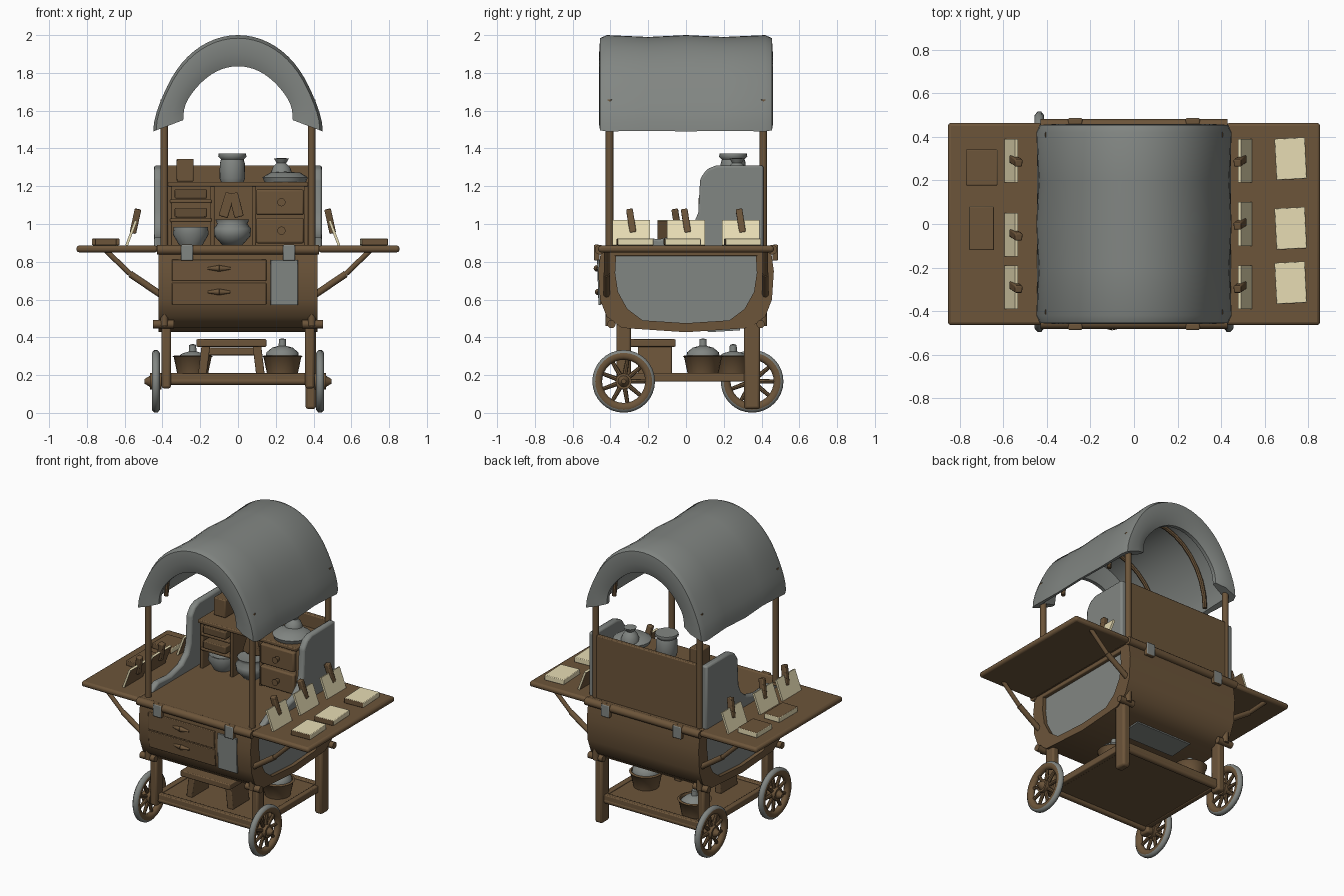
import bpy, bmesh, math
from mathutils import Vector

if "Cube" in bpy.data.objects:
    bpy.data.objects.remove(bpy.data.objects["Cube"])


def material(name, rgb):
    m = bpy.data.materials.new(name)
    m.use_nodes = True
    m.diffuse_color = (*rgb, 1)
    m.node_tree.nodes["Principled BSDF"].inputs["Base Color"].default_value = (*rgb, 1)
    return m


WOOD = material("brown wood", (0.150, 0.090, 0.042))
DARK = material("dark wood", (0.122, 0.074, 0.035))
GREY = material("grey cloth", (0.222, 0.238, 0.225))
CREAM = material("cream paper", (0.86, 0.77, 0.49))


def finish(name, bm, mat, angle=40, bevel=0):
    bmesh.ops.recalc_face_normals(bm, faces=bm.faces)
    me = bpy.data.meshes.new(name)
    bm.to_mesh(me)
    bm.free()
    me.materials.append(mat)
    me.polygons.foreach_set("use_smooth", [True] * len(me.polygons))
    me.set_sharp_from_angle(angle=math.radians(angle))
    ob = bpy.data.objects.new(name, me)
    bpy.context.collection.objects.link(ob)
    if bevel:
        mod = ob.modifiers.new("soft edges", "BEVEL")
        mod.width, mod.segments = bevel, 2
    return ob


def paint(ob, mat, rule):
    # second colour on the faces that satisfy the rule
    ob.data.materials.append(mat)
    for f in ob.data.polygons:
        if rule(f):
            f.material_index = 1


def box(name, loc, size, mat=WOOD, rot=(0, 0, 0), bevel=0.006):
    bm = bmesh.new()
    bmesh.ops.create_cube(bm, size=1)
    bmesh.ops.scale(bm, vec=size, verts=bm.verts)
    ob = finish(name, bm, mat, 40, bevel)
    ob.location, ob.rotation_euler = loc, rot
    return ob


def rod(name, a, b, r, mat=WOOD, r2=None, sides=12):
    a, b = Vector(a), Vector(b)
    bm = bmesh.new()
    bmesh.ops.create_cone(bm, cap_ends=True, segments=sides, radius1=r,
                          radius2=r if r2 is None else r2, depth=(b - a).length)
    ob = finish(name, bm, mat)
    ob.location = (a + b) / 2
    ob.rotation_mode = "QUATERNION"
    ob.rotation_quaternion = (b - a).to_track_quat("Z", "Y")


def lathe(name, profile, loc, mat, sides=20):
    # profile is a list of (radius, height)
    bm = bmesh.new()
    vs = [bm.verts.new((r, 0, z)) for r, z in profile]
    es = [bm.edges.new(p) for p in zip(vs, vs[1:])]
    bmesh.ops.spin(bm, geom=vs + es, axis=(0, 0, 1), cent=(0, 0, 0),
                   angle=math.tau, steps=sides)
    bmesh.ops.remove_doubles(bm, verts=bm.verts, dist=0.0005)
    finish(name, bm, mat, 60).location = loc


def prism(name, pts, x0, x1, mat, bevel=0):
    # side outline in (y, z), extruded along x
    bm = bmesh.new()
    face = bm.faces.new([bm.verts.new((x0, y, z)) for y, z in pts])
    out = bmesh.ops.extrude_face_region(bm, geom=[face])["geom"]
    bmesh.ops.translate(bm, vec=(x1 - x0, 0, 0),
                        verts=[v for v in out if isinstance(v, bmesh.types.BMVert)])
    finish(name, bm, mat, 40, bevel)


def mirrored(half):
    return half + [(-y, z) for y, z in reversed(half) if y > 0]


# Rounded tub body, its side frames and side panels
outer = mirrored([(.45, .86), (.465, .75), (.455, .6), (.42, .51), (.34, .45), (0, .427)])
inner = mirrored([(.37, .83), (.375, .74), (.36, .64), (.31, .55), (.23, .49), (0, .475)])
prism("tub_body", outer, -.37, .37, WOOD)
box("tub_bottom_patch", (0, .2, .437), (.42, .17, .01), GREY, (.06, 0, 0), 0)
for s in (-1, 1):
    prism("side_frame", outer + inner[::-1], s * .36, s * .42, WOOD)
    prism("side_panel", inner, s * .36, s * .395, GREY)
    box("side_frame_top", (s * .39, 0, .845), (.06, .88, .03))

# Counter, folding side tables, rails and struts
box("counter", (0, 0, .87), (.86, .92, .03))
for y in (-.456, .456):
    rod("counter_rail", (-.43, y, .864), (.43, y, .864), .026)
for s in (-1, 1):
    box("side_table", (s * .64, 0, .868), (.43, .93, .036), bevel=.014)
    for y in (-.42, .42):
        rod("table_strut", (s * .70, y, .86), (s * .57, y, .735), .014)
        rod("table_strut_lower", (s * .57, y, .735), (s * .40, y, .62), .018)
        rod("frame_peg", (s * .34, y * .94, .47), (s * .45, y * .94, .47), .022)
    for y in (-.472, .472):
        clasp = box("counter_clasp", (s * .27, y, .848), (.065, .03, .085), GREY)
        paint(clasp, WOOD, lambda f: abs(f.normal.z) > .5 or abs(f.normal.x) > .5)

# Drawers and hanging cloth on the front
for z, y, tilt in ((.755, -.462, -.02), (.63, -.456, .08)):
    box("front_drawer", (-.1, y, z), (.5, .012, .115), WOOD, (tilt, 0, 0), .004)
    for dx in (-.06, .06):
        rod("drawer_pull", (-.1, y - .01, z + .01), (dx - .1, y - .006, z + .01), .017, r2=.006)
box("hanging_cloth", (.245, -.461, .69), (.145, .012, .24), GREY, (.03, 0, 0), .003)

# Posts, legs, bottom shelf
for s in (-1, 1):
    for y in (-.405, .41):
        rod("canopy_post", (s * .39, y, .46), (s * .39, y, 1.66), .02)
    box("front_leg", (s * .38, -.33, .31), (.05, .075, .36), bevel=.012)
    box("shelf_side_rail", (s * .37, .01, .188), (.035, .68, .045))
box("back_leg", (-.38, .35, .31), (.05, .075, .36), bevel=.012)
box("back_leg_long", (.385, .35, .25), (.055, .085, .46), bevel=.014)
box("bottom_shelf", (0, .01, .185), (.74, .68, .03))
for y in (-.33, .35):
    rod("axle", (-.47, y, .167), (.40 if y > 0 else .47, y, .167), .02)
    box("shelf_cross_rail", (0, y, .185), (.74, .035, .05))


# Wheels, with grey tread on the outer faces of the rim
def wheel(x, y, s):
    R, n = .140, 32
    hub = Vector((x, y, .167))
    bm = bmesh.new()
    rings = []
    for i in range(n):
        a = math.tau * i / n
        ring = []
        for k in range(8):
            b = math.tau * (k + .5) / 8
            r = R + .028 * math.cos(b)
            ring.append(bm.verts.new(hub + Vector((.023 * math.sin(b), r * math.cos(a),
                                                   r * math.sin(a)))))
        rings.append(ring)
    for i in range(n):
        p, q = rings[i], rings[(i + 1) % n]
        for k in range(8):
            bm.faces.new((p[k], p[k - 1], q[k - 1], q[k]))
    paint(finish("wheel_rim", bm, WOOD, 60), GREY,
          lambda f: (f.center - hub).length > R and abs(f.normal.x) < .8)
    for i in range(9):
        a = math.tau * i / 9
        d = Vector((0, math.cos(a), math.sin(a)))
        rod("wheel_spoke", hub, hub + d * .125, .014, r2=.010, sides=8)
    out = Vector((s * .03, 0, 0))
    rod("wheel_hub", hub - out, hub + out, .043)
    rod("hub_cap", hub + out, hub + out * 2, .03, r2=.012)


for x, y in ((-.435, -.33), (.435, -.33), (-.435, .35)):
    wheel(x, y, math.copysign(1, x))

# Stool and baskets on the bottom shelf
box("stool_top", (-.035, -.18, .37), (.37, .25, .04))
for x in (-.18, .11):
    box("stool_leg", (x, -.165, .275), (.045, .18, .16), rot=(0, .12 if x < 0 else -.12, 0))
box("stool_brace", (-.035, -.18, .325), (.28, .03, .04))
basket = [(0, 0), (.08, 0), (.1, .095), (.107, .1), (.093, .105), (.08, .06), (0, .06)]
lid = [(0, 0), (.088, 0), (.085, .03), (.055, .055), (.02, .065), (.018, .1), (0, .105)]
for x, y, drop in ((.235, .09, 0), (-.24, .25, .03)):
    lathe("basket", basket, (x, y, .2), WOOD)
    lathe("covered_pot", lid, (x, y, .29 - drop), GREY)

# Cabinet at the back of the counter
box("cabinet_back", (0, .41, 1.095), (.76, .03, .43))
box("cabinet_top", (0, .25, 1.21), (.74, .31, .025))
for x in (-.36, -.135, .085, .36):
    box("cabinet_divider", (x, .26, 1.04), (.022, .28, .33))
for z in (1.02, 1.12):
    box("cabinet_shelf", (-.25, .25, z), (.22, .28, .02))
for z in (1.06, 1.16):
    box("shelf_box", (-.25, .2, z), (.17, .2, .05), DARK)
for z in (.965, 1.115):
    box("small_drawer", (.222, .24, z), (.255, .28, .135), WOOD, bevel=.01)
    rod("small_knob", (.23, .1, z), (.23, .065, z), .014, r2=.022)
for x, tilt in ((-.06, .3), (-.01, -.25)):
    box("leaning_slat", (x, .2, 1.1), (.05, .02, .13), WOOD, (0, tilt, 0))

# Draped side cloths, stepping down towards the front
side = [(.41, .87), (.41, 1.31), (.16, 1.31), (.11, 1.29), (.075, 1.24), (.065, 1.06),
        (.04, 1.0), (-.02, .95), (-.14, .92), (-.28, .93), (-.38, .87)]
for s in (-1, 1):
    prism("side_cloth", side, s * .4, s * .445, GREY, .012)

# Crockery
jar = [(0, 0), (.06, 0), (.068, .02), (.066, .1), (.06, .12), (.075, .135), (.072, .15), (0, .15)]
bottle = [(0, 0), (.055, 0), (.06, .04), (.045, .08), (.025, .1), (.04, .125), (0, .128)]
bowl = [(0, 0), (.05, 0), (.095, .05), (.1, .09), (.08, .115), (.09, .14), (0, .13)]
dish = [(0, 0), (.06, 0), (.095, .06), (.09, .1), (.08, .1), (0, .05)]
cloth = [(0, 0), (.11, 0), (.12, .025), (.08, .05), (0, .055)]
lathe("tall_jar", jar, (-.03, .25, 1.222), GREY)
lathe("bottle", bottle, (.23, .27, 1.222), GREY)
lathe("round_pot", bowl, (-.03, .19, .885), GREY)
lathe("shelf_bowl", dish, (-.25, .2, .885), GREY)
lathe("folded_cloth", cloth, (.25, .22, 1.222), GREY)
box("top_box", (-.28, .25, 1.285), (.09, .1, .12))

# Clipped cards on the side tables, with wooden backs towards the counter
for s, x, middle in ((1, .51, 0), (-1, -.565, -.05)):
    lean = -.36 * s
    for y in (-.29, middle, .29):
        card = box("standing_card", (x, y, .952), (.014, .2, .14), CREAM, (0, lean, 0), 0)
        paint(card, WOOD, lambda f: f.normal.x * s < -.5)
        box("card_clip", (x - s * .022, y, 1.015), (.035, .035, .13), WOOD, (.15, lean * .6, 0))

# Paper stacks and bound books lying on the side tables
for y in (-.27, -.02, .3):
    stack = box("paper_stack", (.72, y, .905), (.14, .19, .035), CREAM, (0, 0, .05), .004)
    paint(stack, WOOD, lambda f: f.normal.y < -.5)
for y, w, d in ((.26, .145, .165), (-.02, .115, .2)):
    book = box("flat_book", (-.7, y, .905), (w, d, .035), CREAM, bevel=.004)
    paint(book, WOOD, lambda f: f.normal.z > .5 or f.normal.y < -.5)

# Arched canopy: a padded cross-section (y, depth) swept over the arch
section = [(-.435, 0), (-.46, .4), (-.455, .9), (-.42, 1), (-.2, .94), (0, 1), (.2, .94),
           (.42, 1), (.455, .9), (.46, .4), (.435, 0), (.41, 0), (.38, .75), (0, .82),
           (-.38, .75), (-.41, 0)]
bm = bmesh.new()
rows = []
for i in range(33):
    t = math.pi * i / 32
    c, sn = math.cos(t), math.sin(t)
    rows.append([bm.verts.new(((.29 + .132 * f) * c + .027 * f * c ** 21, y,
                               1.49 + (.345 + .165 * f) * sn + .06 * (1 - f) * c ** 8))
                 for y, f in section])
for p, q in zip(rows, rows[1:]):
    for k in range(len(p)):
        bm.faces.new((p[k - 1], p[k], q[k], q[k - 1]))
for end in (rows[0], rows[-1]):
    bm.faces.new(end)
finish("canopy", bm, GREY, 60)

# Bent hoops under the canopy
for y in (-.22, .22):
    pts = [(.385 * math.cos(math.pi * i / 16), y, 1.5 + .46 * math.sin(math.pi * i / 16))
           for i in range(17)]
    for a, b in zip(pts, pts[1:]):
        rod("canopy_hoop", a, b, .014, sides=8)
